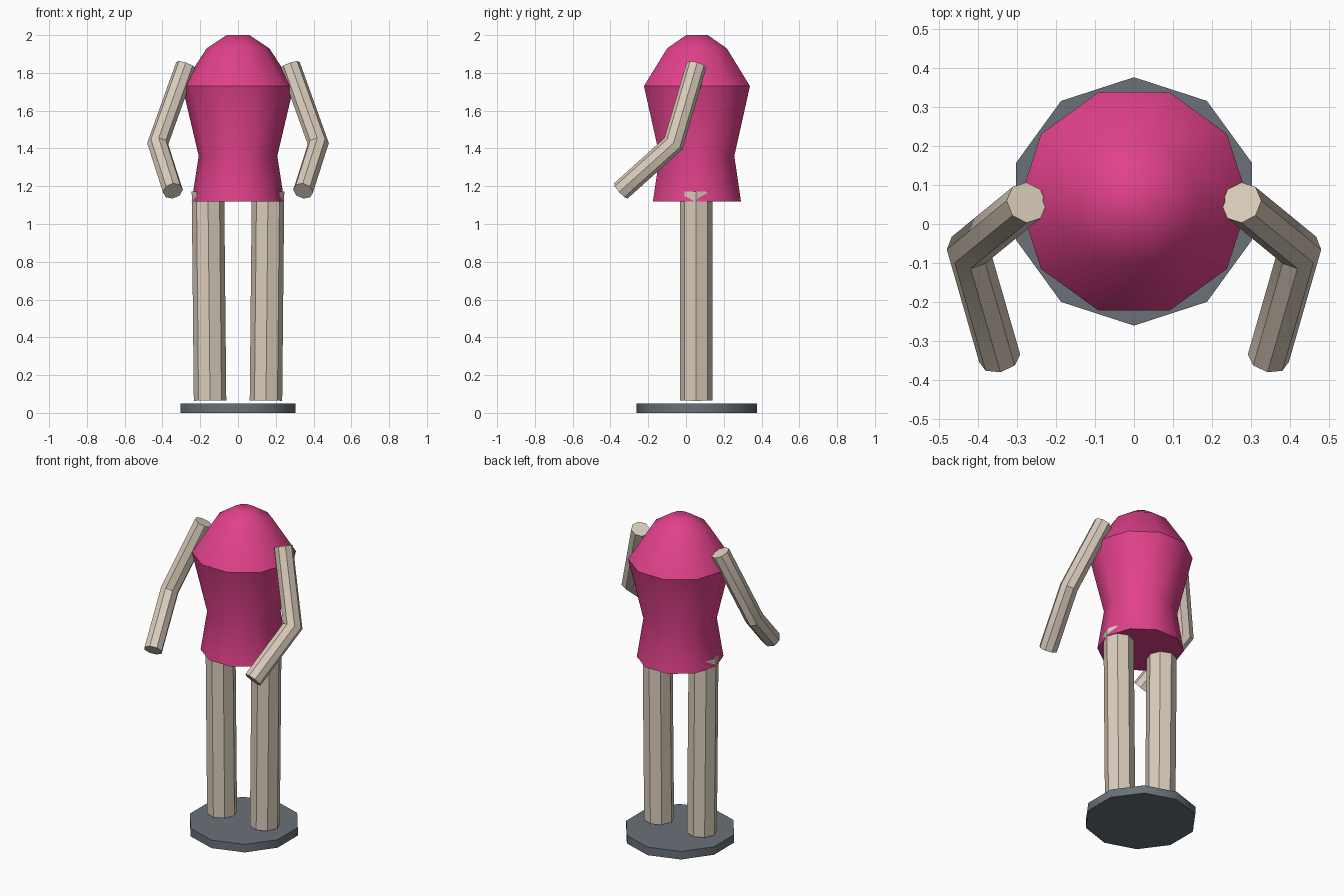
import bpy, bmesh, math
from mathutils import Vector

if "Cube" in bpy.data.objects:
    bpy.data.objects.remove(bpy.data.objects["Cube"])

CENTRE_Y = 0.058


def material(name, rgb):
    m = bpy.data.materials.new(name)
    m.diffuse_color = (*rgb, 1)
    m.use_nodes = True
    m.node_tree.nodes["Principled BSDF"].inputs["Base Color"].default_value = m.diffuse_color
    return m


PINK = material("pink", (0.745, 0.053, 0.254))
BEIGE = material("beige", (0.70, 0.61, 0.50))
GREY = material("slate grey", (0.142, 0.165, 0.188))


def build(name, rings, mat):
    """Skin a list of vertex rings into a closed, capped part."""
    bm = bmesh.new()
    loops = [[bm.verts.new(p) for p in ring] for ring in rings]
    n = len(loops[0])
    for a, b in zip(loops, loops[1:]):
        for i in range(n):
            j = (i + 1) % n
            bm.faces.new((a[i], a[j], b[j], b[i]))
    bm.faces.new(loops[0])
    bm.faces.new(loops[-1])
    bmesh.ops.recalc_face_normals(bm, faces=bm.faces)
    mesh = bpy.data.meshes.new(name)
    bm.to_mesh(mesh)
    bm.free()
    mesh.materials.append(mat)
    mesh.shade_smooth()
    mesh.set_sharp_from_angle(angle=math.radians(40))
    obj = bpy.data.objects.new(name, mesh)
    bpy.context.collection.objects.link(obj)
    return obj


def lathe(name, profile, turn, mat, sides=10):
    """Upright part from (radius, height) pairs."""
    step = 2 * math.pi / sides
    build(name, [[(r * math.cos(i * step + turn), CENTRE_Y + r * math.sin(i * step + turn), z)
                  for i in range(sides)] for r, z in profile], mat)


def limb(name, path, radius, mat, side, sides=8):
    """Eight-sided tube along a path with mitred joints; side mirrors x."""
    pts = [Vector(p) for p in path]
    dirs = [(b - a).normalized() for a, b in zip(pts, pts[1:])]
    u = Vector((1, 0, 0))
    u = (u - dirs[0] * u.dot(dirs[0])).normalized()
    v = dirs[0].cross(u)
    ring = []
    for i in range(sides):
        t = 2 * math.pi * i / sides
        ring.append(pts[0] + radius * (u * math.cos(t) + v * math.sin(t)))
    rings = [ring]
    for k, d in enumerate(dirs):
        # slide the ring along the segment to the mitre (or end) plane
        normal = d + dirs[k + 1] if k + 1 < len(dirs) else d
        ring = [p + d * ((pts[k + 1] - p).dot(normal) / d.dot(normal)) for p in ring]
        rings.append(ring)
    build(name, [[(side * p.x, p.y, p.z) for p in r] for r in rings], mat)


# Stand
lathe("base_disc", [(0.319, 0), (0.319, 0.05)], math.radians(18), GREY)

# Body: hem, waist, chest, shoulder slope, flat top
lathe("torso", [(0.245, 1.12), (0.208, 1.36), (0.295, 1.73), (0.166, 1.93), (0.06, 2.0)],
      0, PINK)

# Legs and bent arms on both sides
for label, s in (("left", -1), ("right", 1)):
    limb(label + "_leg", [(0.148, 0.054, 0.065), (0.159, 0.054, 1.172)], 0.086, BEIGE, s)
    limb(label + "_arm", [(0.276, 0.055, 1.84), (0.425, -0.067, 1.425), (0.345, -0.345, 1.175)],
         0.054, BEIGE, s)
